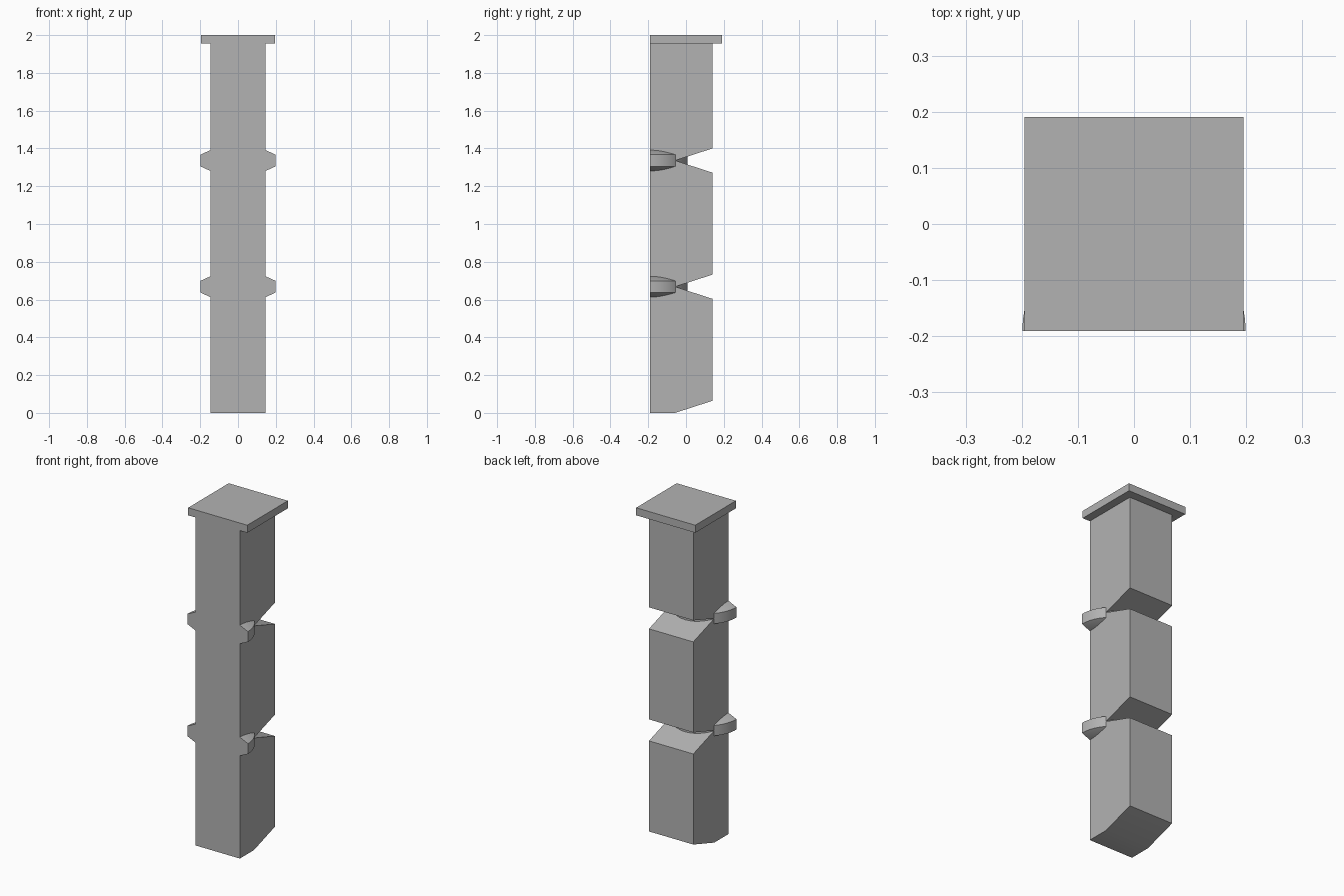
import bpy, bmesh, math
from mathutils import Vector

default = bpy.data.objects.get("Cube")
if default:
    bpy.data.objects.remove(default, do_unlink=True)

FRONT, BACK = -0.191, 0.14
HALF_WIDTH = 0.146
APEX = -0.058          # depth where the notches meet
PITCH = 0.668          # height of one block
SLOPE = 0.064          # rise of each notch face

stone = bpy.data.materials.new("grey_stone")
stone.use_nodes = True
grey = (0.45, 0.45, 0.45, 1)
stone.diffuse_color = grey
stone.node_tree.nodes["Principled BSDF"].inputs["Base Color"].default_value = grey


def extrude_object(name, outline, offset):
    """Solid made by sweeping a closed outline along a straight offset."""
    bm = bmesh.new()
    face = bm.faces.new([bm.verts.new(p) for p in outline])
    result = bmesh.ops.extrude_face_region(bm, geom=[face])
    moved = [g for g in result["geom"] if isinstance(g, bmesh.types.BMVert)]
    bmesh.ops.translate(bm, verts=moved, vec=Vector(offset))
    return finish(name, bm)


def finish(name, bm):
    bmesh.ops.recalc_face_normals(bm, faces=bm.faces)
    mesh = bpy.data.meshes.new(name)
    bm.to_mesh(mesh)
    bm.free()
    mesh.materials.append(stone)
    obj = bpy.data.objects.new(name, mesh)
    bpy.context.collection.objects.link(obj)
    bpy.ops.object.select_all(action='DESELECT')
    obj.select_set(True)
    bpy.context.view_layer.objects.active = obj
    bpy.ops.object.shade_smooth_by_angle(angle=math.radians(30))
    return obj


# Shaft: side profile with two back notches and a sloped foot
profile = [(FRONT, 0), (APEX, 0), (BACK, SLOPE)]
for level in (1, 2):
    z = level * PITCH
    profile += [(BACK, z - SLOPE), (APEX, z), (BACK, z + SLOPE)]
profile += [(BACK, 1.955), (FRONT, 1.955)]
extrude_object("shaft", [(-HALF_WIDTH, y, z) for y, z in profile],
               (2 * HALF_WIDTH, 0, 0))

# Cap slab
cap = [(-0.195, FRONT), (0.195, FRONT), (0.195, 0.191), (-0.195, 0.191)]
extrude_object("cap", [(x, y, 1.955) for x, y in cap], (0, 0, 0.045))


# Half-round collars with bevelled rims, flat on the front
def collar(name, z):
    steps = 32
    section = [(0.14, -0.058), (0.199, -0.031), (0.199, 0.031), (0.14, 0.058)]
    bm = bmesh.new()
    rings = []
    for r, h in section:
        angles = [math.pi * i / steps for i in range(steps + 1)]
        rings.append([bm.verts.new((r * math.cos(a), FRONT + r * math.sin(a), z + h))
                      for a in angles])
    for low, high in zip(rings, rings[1:]):
        for i in range(steps):
            bm.faces.new((low[i], low[i + 1], high[i + 1], high[i]))
    bm.faces.new(rings[0])
    bm.faces.new(rings[-1])
    bm.faces.new([r[0] for r in rings] + [r[-1] for r in reversed(rings)])
    return finish(name, bm)


collar("lower_collar", PITCH)
collar("upper_collar", 2 * PITCH)
